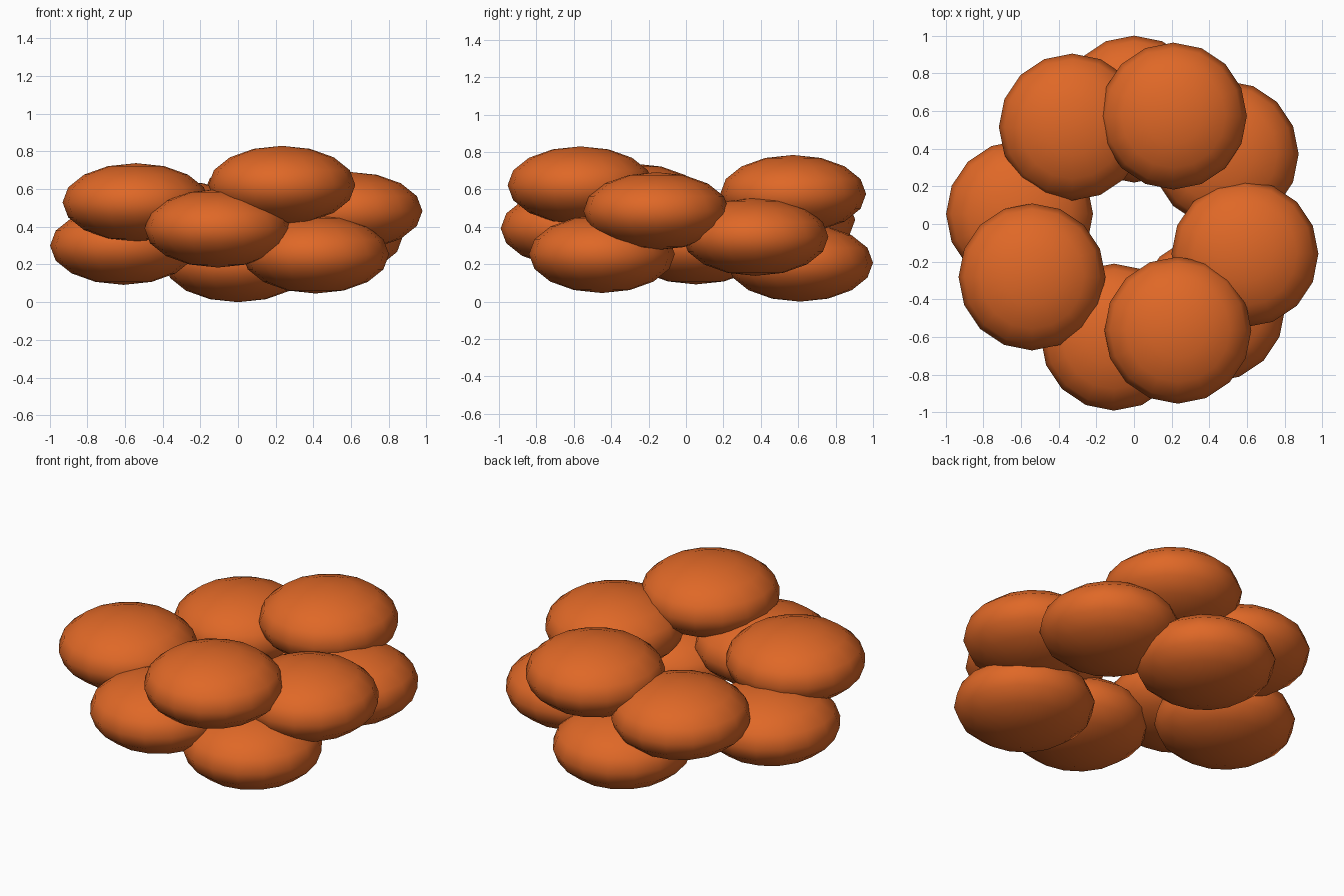
import bpy
import math

if "Cube" in bpy.data.objects:
    bpy.data.objects.remove(bpy.data.objects["Cube"])

# Single flat colour
orange = bpy.data.materials.new("warm_orange")
orange.diffuse_color = (0.74, 0.138, 0.02, 1.0)
orange.use_nodes = True
orange.node_tree.nodes["Principled BSDF"].inputs["Base Color"].default_value = orange.diffuse_color

COUNT = 10
RING_RADIUS = 0.61                             # distance of each lobe from the axis
LOBE_RADIUS = 0.39
LOBE_HALF_HEIGHT = 0.208
STEP_UP = 0.046                                # rise between lobes
GOLDEN = math.pi * (3 - math.sqrt(5))          # turn between lobes

# Flattened lobes climbing in a golden-angle spiral
for i in range(COUNT):
    a = math.pi / 2 - i * GOLDEN
    bpy.ops.mesh.primitive_uv_sphere_add(
        segments=16, ring_count=8, radius=1,
        location=(RING_RADIUS * math.cos(a), RING_RADIUS * math.sin(a),
                  LOBE_HALF_HEIGHT + i * STEP_UP))
    lobe = bpy.context.object
    lobe.name = f"lobe_{i + 1}"
    lobe.scale = (LOBE_RADIUS, LOBE_RADIUS, LOBE_HALF_HEIGHT)
    bpy.ops.object.transform_apply(location=False, rotation=False, scale=True)
    bpy.ops.object.shade_smooth()
    lobe.data.materials.append(orange)
